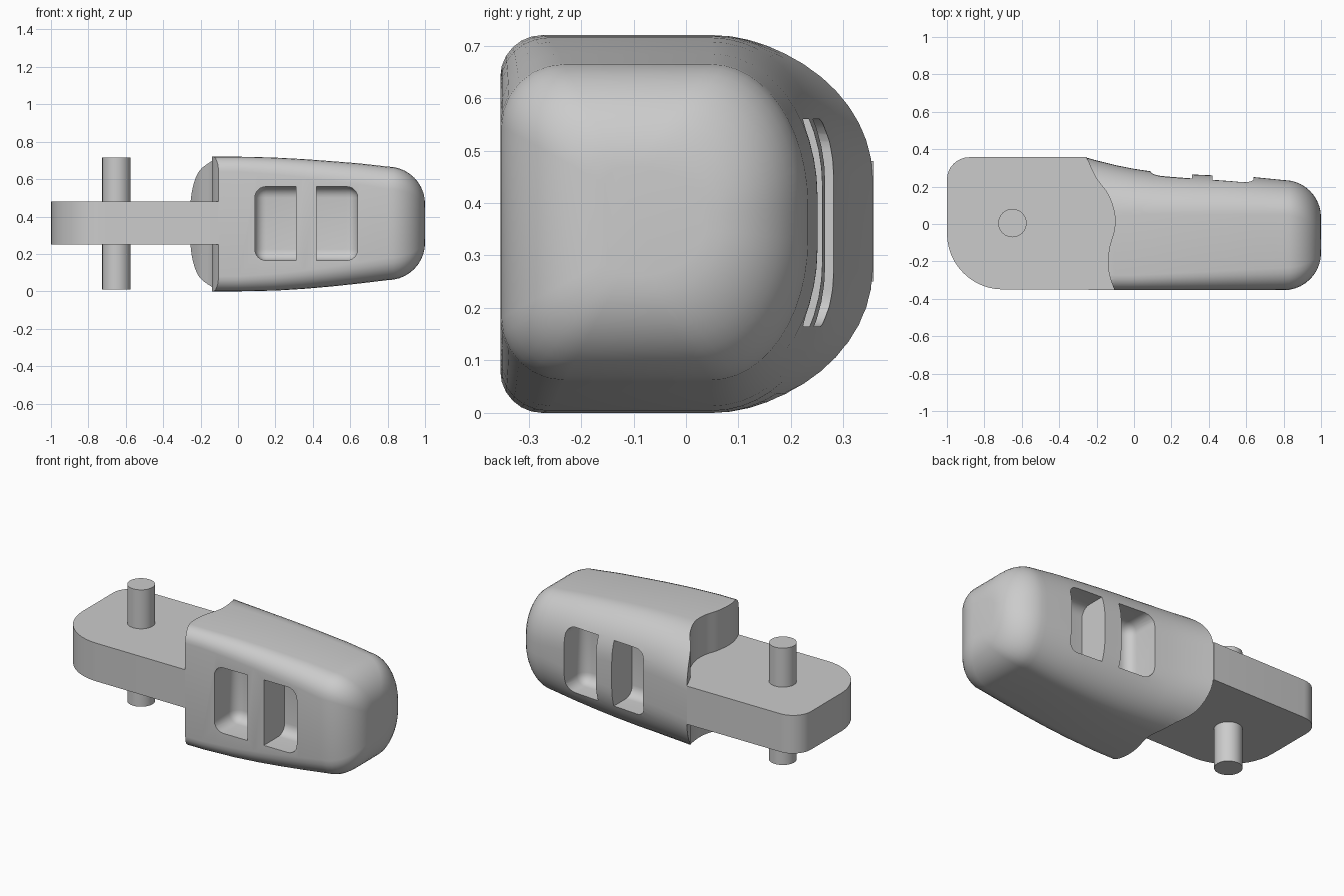
import bpy, bmesh, math
from mathutils import Vector

if "Cube" in bpy.data.objects:
    bpy.data.objects.remove(bpy.data.objects["Cube"])

grey = bpy.data.materials.new("plain grey")
grey.diffuse_color = (0.6, 0.6, 0.6, 1)
grey.use_nodes = True
grey.node_tree.nodes["Principled BSDF"].inputs["Base Color"].default_value = grey.diffuse_color


def add_object(name, bm):
    bmesh.ops.recalc_face_normals(bm, faces=bm.faces[:])
    me = bpy.data.meshes.new(name)
    bm.to_mesh(me)
    bm.free()
    me.materials.append(grey)
    ob = bpy.data.objects.new(name, me)
    bpy.context.collection.objects.link(ob)
    return ob


def prism(name, outline, z0, z1):
    bm = bmesh.new()
    face = bm.faces.new([bm.verts.new((x, y, z0)) for x, y in outline])
    ext = bmesh.ops.extrude_face_region(bm, geom=[face])
    for v in ext["geom"]:
        if isinstance(v, bmesh.types.BMVert):
            v.co.z = z1
    return add_object(name, bm)


def box(name, lo, hi, radius=0):
    bm = bmesh.new()
    bmesh.ops.create_cube(bm, size=1)
    for v in bm.verts:
        v.co = Vector([a + (b - a) * (c + 0.5) for a, b, c in zip(lo, hi, v.co)])
    if radius:
        bmesh.ops.bevel(bm, geom=bm.edges[:], offset=radius, segments=6,
                        profile=0.5, affect='EDGES')
    return add_object(name, bm)


def subtract(ob, cutter):
    m = ob.modifiers.new("cut", 'BOOLEAN')
    m.operation, m.solver, m.object = 'DIFFERENCE', 'EXACT', cutter
    bpy.context.view_layer.objects.active = ob
    bpy.ops.object.modifier_apply(modifier=m.name)
    bpy.data.objects.remove(cutter)


def arc(cx, cy, rx, ry, a0, a1, n):
    return [(cx + rx * math.cos(math.radians(a0 + (a1 - a0) * i / n)),
             cy + ry * math.sin(math.radians(a0 + (a1 - a0) * i / n)))
            for i in range(n + 1)]


def spline(pts, n=5):
    p = [Vector(q) for q in pts]
    p = [2 * p[0] - p[1]] + p + [2 * p[-1] - p[-2]]
    out = []
    for a, b, c, d in zip(p, p[1:], p[2:], p[3:]):
        for i in range(n):
            t = i / n
            out.append(tuple(0.5 * (2 * b + (c - a) * t + (2 * a - 5 * b + 4 * c - d) * t * t
                                    + (3 * b - a - 3 * c + d) * t ** 3)))
    return out + [tuple(pts[-1])]


# wavy joint between body and tongue, from back to front
wave = spline([(-0.255, 0.357), (-0.205, 0.25), (-0.14, 0.16), (-0.105, 0.06),
               (-0.105, -0.03), (-0.13, -0.12), (-0.14, -0.21), (-0.13, -0.28),
               (-0.105, -0.352)])

# body: lofted sections (x, back y, top z, bottom z)
stations = [(-0.3, 0.368, 0.72, 0.0), (-0.2, 0.34, 0.72, 0.0), (-0.1, 0.315, 0.72, 0.0),
            (0.0, 0.295, 0.72, 0.0), (0.1, 0.28, 0.718, 0.002), (0.2, 0.271, 0.715, 0.004),
            (0.35, 0.263, 0.707, 0.013), (0.5, 0.257, 0.696, 0.026),
            (0.65, 0.25, 0.684, 0.042), (0.8, 0.235, 0.667, 0.06)]
front = -0.354


def section(x, y0, y1, z0, z1, rf, ry, rz):
    pts = (arc(y1 - ry, z1 - rz, ry, rz, 0, 90, 12) + arc(y0 + rf, z1 - rf, rf, rf, 90, 180, 6)
           + arc(y0 + rf, z0 + rf, rf, rf, 180, 270, 6)
           + arc(y1 - ry, z0 + rz, ry, rz, 270, 360, 12))
    return [(x, y, z) for y, z in pts]


rings = []
for x, y1, z1, z0 in stations:
    rings.append(section(x, front, y1, z0, z1, 0.08 + 0.04 * max(x, 0) / 0.8, y1 - 0.05, 0.27))
for i in range(1, 11):  # rounded nose
    t = math.pi / 2 * i / 10
    k = 1 - math.cos(t)
    rings.append(section(0.8 + 0.2 * math.sin(t), front + 0.2 * k, 0.235 - 0.2 * k,
                         0.06 + 0.2 * k, 0.667 - 0.2 * k, 0.12 - 0.09 * k,
                         0.185 - 0.05 * k, 0.27 - 0.18 * k))
bm = bmesh.new()
vr = [[bm.verts.new(p) for p in r] for r in rings]
n = len(vr[0])
for a, b in zip(vr, vr[1:]):
    for i in range(n):
        j = (i + 1) % n
        bm.faces.new((a[i], a[j], b[j], b[i]))
bm.faces.new(vr[0])
bm.faces.new(vr[-1])
body = add_object("body", bm)

# trim the end of the body along the wavy joint
x0, x1 = wave[0][0], wave[-1][0]
subtract(body, prism("wave_cutter", [(-0.6, 0.5), (x0 - 0.06, 0.5)] + wave
                     + [(x1 + 0.03, -0.5), (-0.6, -0.5)], -0.3, 1.0))

# filleted pockets on both sides, each split by an upright bar
for y0, y1 in ((-0.7, -0.155), (0.07, 0.7)):
    pocket = box("pocket_cutter", (0.09, y0, 0.165), (0.64, y1, 0.56), 0.06)
    subtract(pocket, box("bar_cutter", (0.31, -1, -0.2), (0.42, 1, 1)))
    subtract(body, pocket)

# flat tongue with two rounded corners
tongue = prism("tongue", wave + arc(-0.7, -0.05, 0.3, 0.3, 270, 180, 12)
               + arc(-0.88, 0.237, 0.12, 0.12, 180, 90, 8), 0.25, 0.48)

# pin through the tongue
pin = prism("pin", arc(-0.65, 0.005, 0.076, 0.076, 0, 345, 23), 0.01, 0.715)

for ob in (body, tongue, pin):
    bpy.ops.object.select_all(action='DESELECT')
    ob.select_set(True)
    bpy.context.view_layer.objects.active = ob
    bpy.ops.object.shade_smooth_by_angle(angle=math.radians(30))
